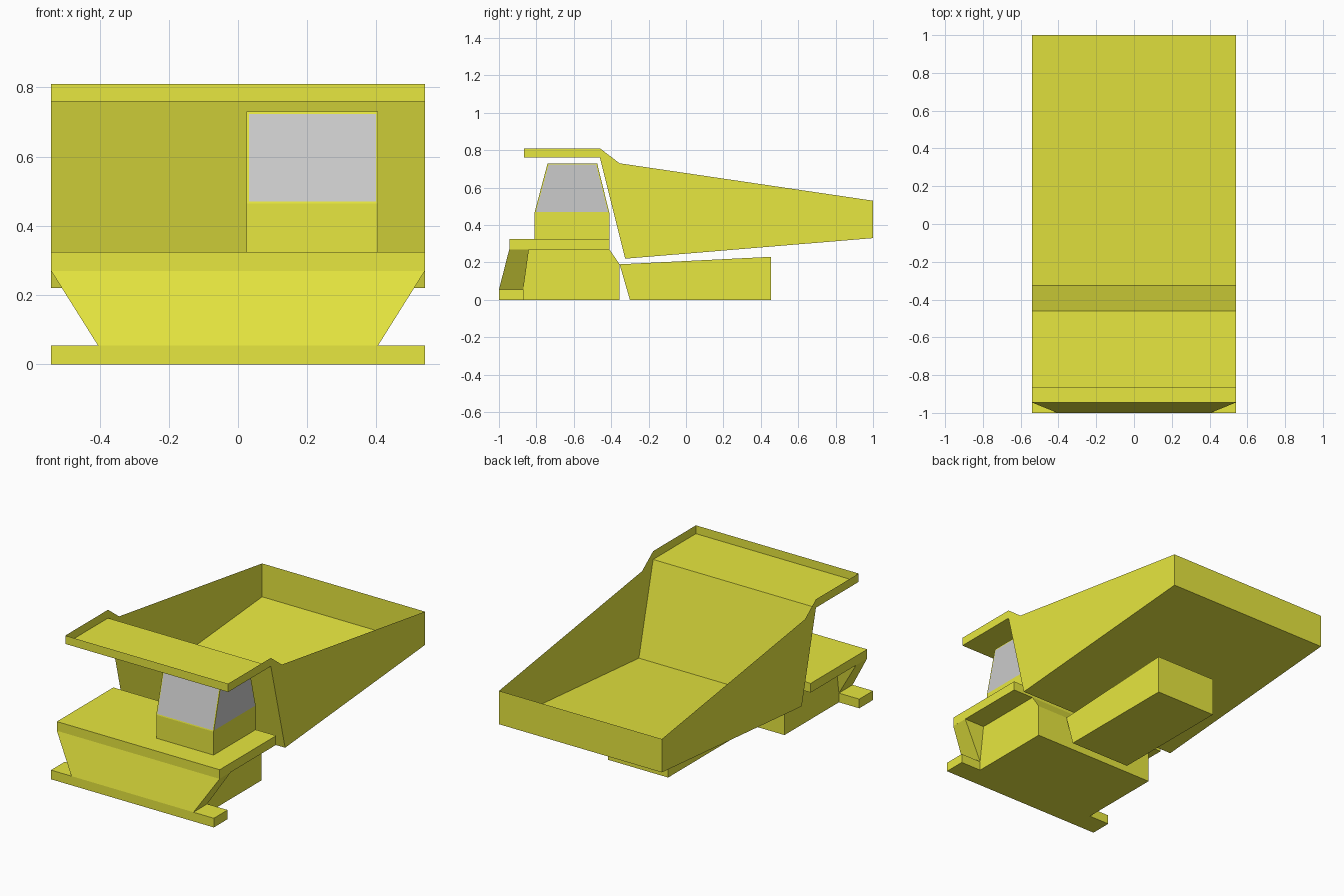
import bpy, bmesh

if "Cube" in bpy.data.objects:
    bpy.data.objects.remove(bpy.data.objects["Cube"])


def material(name, color):
    m = bpy.data.materials.new(name)
    m.diffuse_color = color
    m.use_nodes = True
    m.node_tree.nodes["Principled BSDF"].inputs["Base Color"].default_value = m.diffuse_color
    return m


YELLOW = material("yellow_paint", (0.8, 0.8, 0.05, 1))
GLASS = material("window_grey", (0.7, 0.7, 0.7, 1))


def finish(bm, name):
    bmesh.ops.recalc_face_normals(bm, faces=bm.faces)
    me = bpy.data.meshes.new(name)
    bm.to_mesh(me)
    bm.free()
    me.materials.append(YELLOW)
    me.materials.append(GLASS)
    ob = bpy.data.objects.new(name, me)
    bpy.context.collection.objects.link(ob)
    return ob


def sweep(bm, profile, x0, x1, skip=()):
    """Extrude a closed (y, z) profile along x; edges listed in skip stay open."""
    a = [bm.verts.new((x0, y, z)) for y, z in profile]
    b = [bm.verts.new((x1, y, z)) for y, z in profile]
    bm.faces.new(a)
    bm.faces.new(b[::-1])
    n = len(profile)
    for i in range(n):
        if i not in skip:
            j = (i + 1) % n
            bm.faces.new((a[i], b[i], b[j], a[j]))


def prism(name, profile, x0, x1):
    bm = bmesh.new()
    sweep(bm, profile, x0, x1)
    return finish(bm, name)


def block(name, x, y0, y1, z0, z1):
    return prism(name, [(y0, z0), (y1, z0), (y1, z1), (y0, z1)], -x, x)


W = 0.54    # half width of bed, deck and bumper
B = 0.405   # half width of lower body

# Bumper and deck
block("bumper", W, -1.0, -0.87, 0, 0.055)
block("deck", W, -0.945, -0.41, 0.27, 0.325)

# Grille block flaring outwards towards the deck
bm = bmesh.new()
rings = []
for x, y0, y1, z in ((B, -1.0, -0.87, 0.055), (W, -0.945, -0.84, 0.27)):
    rings.append([bm.verts.new(p) for p in
                  ((-x, y0, z), (x, y0, z), (x, y1, z), (-x, y1, z))])
lo, hi = rings
bm.faces.new(lo[::-1])
bm.faces.new(hi)
for i in range(4):
    j = (i + 1) % 4
    bm.faces.new((lo[i], lo[j], hi[j], hi[i]))
finish(bm, "grille")

# Lower body and narrow rear chassis
prism("lower_body", [(-0.87, 0), (-0.355, 0), (-0.355, 0.19),
                     (-0.41, 0.27), (-0.87, 0.27)], -B, B)
prism("chassis", [(-0.30, 0), (0.455, 0), (0.455, 0.23), (-0.355, 0.19)], -0.2, 0.2)

# Cab: straight base, tapered window section with inset glass
bm = bmesh.new()
C0, C1 = 0.025, 0.405
sweep(bm, [(-0.81, 0.325), (-0.41, 0.325), (-0.41, 0.465), (-0.81, 0.465)],
      C0, C1, skip=(2,))
sweep(bm, [(-0.81, 0.465), (-0.41, 0.465), (-0.475, 0.73), (-0.74, 0.73)],
      C0, C1, skip=(0,))
bmesh.ops.remove_doubles(bm, verts=bm.verts, dist=1e-4)
windows = [f for f in bm.faces
           if 0.5 < f.calc_center_median().z < 0.7]
bmesh.ops.inset_individual(bm, faces=windows, thickness=0.009)
for f in windows:
    f.material_index = 1
finish(bm, "cab")

# Dump bed: thin sheet, open on top, with canopy tray over the cab
bm = bmesh.new()
sweep(bm, [(1.0, 0.53), (1.0, 0.33), (-0.325, 0.22), (-0.46, 0.76),
           (-0.865, 0.76), (-0.865, 0.81), (-0.46, 0.81), (-0.355, 0.73)],
      -W, W, skip=(5, 6, 7))
finish(bm, "dump_bed")
